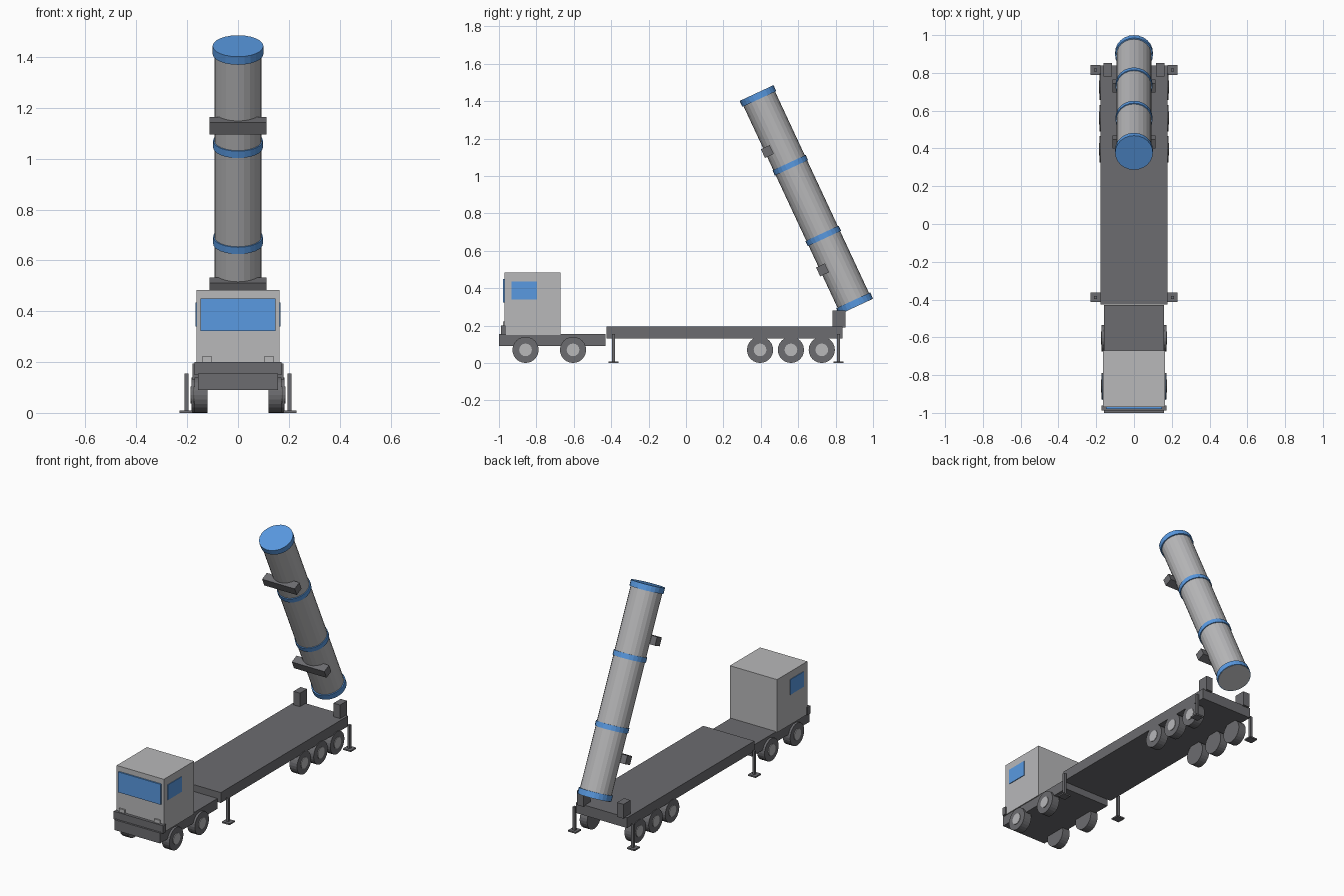
import bpy
from math import radians, pi
from mathutils import Matrix, Vector

if "Cube" in bpy.data.objects:
    bpy.data.objects.remove(bpy.data.objects["Cube"])


def material(name, rgb):
    m = bpy.data.materials.new(name)
    m.diffuse_color = (*rgb, 1)
    m.use_nodes = True
    m.node_tree.nodes["Principled BSDF"].inputs["Base Color"].default_value = m.diffuse_color
    return m


BLUE = material("blue", (0.1, 0.32, 0.75))
DARK = material("dark_grey", (0.15, 0.15, 0.16))
LIGHT = material("light_grey", (0.48, 0.48, 0.49))


def box(name, x, y, z, mat):
    """Box from (min, max) ranges."""
    r = (x, y, z)
    bpy.ops.mesh.primitive_cube_add(size=1, location=[(a + b) / 2 for a, b in r])
    o = bpy.context.object
    o.name = name
    o.data.transform(Matrix.Diagonal([b - a for a, b in r] + [1]))
    o.data.materials.append(mat)
    return o


def cylinder(name, radius, depth, loc, rot, mat, sides=24):
    bpy.ops.mesh.primitive_cylinder_add(vertices=sides, radius=radius, depth=depth,
                                        location=loc, rotation=rot)
    o = bpy.context.object
    o.name = name
    o.data.materials.append(mat)
    return o


def side(s, a, b):
    """X range a..b on side s."""
    return tuple(sorted((s * a, s * b)))


# Tractor
box("tractor_chassis", (-.158, .158), (-1, -.43), (.09, .155), DARK)
box("cab", (-.164, .164), (-.97, -.67), (.15, .483), LIGHT)
box("bumper", (-.172, .172), (-.988, -.962), (.15, .2), DARK)
box("windshield", (-.147, .147), (-.979, -.965), (.322, .45), BLUE)

# Trailer deck
box("trailer_deck", (-.178, .178), (-.425, .838), (.13, .195), DARK)

for s, tag in ((-1, "left"), (1, "right")):
    box(f"side_window_{tag}", side(s, .16, .168), (-.933, -.797), (.34, .435), BLUE)
    box(f"headlight_{tag}", side(s, .103, .142), (-.979, -.965), (.2, .222), LIGHT)
    box(f"hinge_post_{tag}", side(s, .117, .162), (.782, .852), (.19, .28), DARK)

    # Wheels: y position and outer face
    for i, (y, outer) in enumerate(((-.858, .172), (-.604, .172),
                                    (.396, .182), (.561, .182), (.726, .182))):
        rot = (0, pi / 2, 0)
        cylinder(f"tyre_{tag}_{i}", .07, .052, (s * (outer - .026), y, .07), rot, DARK)
        cylinder(f"hub_{tag}_{i}", .034, .05, (s * (outer - .021), y, .07), rot, LIGHT, 16)

    # Stabiliser legs
    for end, y in (("front", -.388), ("rear", .815)):
        box(f"leg_{end}_{tag}", side(s, .195, .211), (y - .008, y + .008), (.005, .155), DARK)
        box(f"foot_{end}_{tag}", side(s, .178, .231), (y - .026, y + .026), (0, .009), DARK)

# Raised launch tube, tilted toward the cab
LENGTH = 1.258
TILT = radians(25)
BASE = Matrix.Translation((0, .909, .303)) @ Matrix.Rotation(TILT, 4, 'X')


def on_tube(t, offset=0):
    return BASE @ Vector((0, offset, t))


ROT = (TILT, 0, 0)
cylinder("launch_tube", .093, LENGTH - .002, on_tube(LENGTH / 2 - .002), ROT, LIGHT)
for name, t, r, d in (("bottom_band", .0175, .1, .035), ("lower_band", .415, .098, .03),
                      ("upper_band", .832, .098, .03), ("top_cap", LENGTH - .0175, .1, .035)):
    cylinder(name, r, d, on_tube(t), ROT, BLUE)

# Cradle saddles under the tube
for name, t in (("lower_saddle", .252), ("upper_saddle", .95)):
    o = box(name, (-.113, .113), (-.026, .026), (-.026, .026), DARK)
    o.location = on_tube(t, -.08)
    o.rotation_euler = ROT

# Grey underside disc of the tube
cylinder("tube_base", .096, .01, on_tube(.003), ROT, LIGHT)
